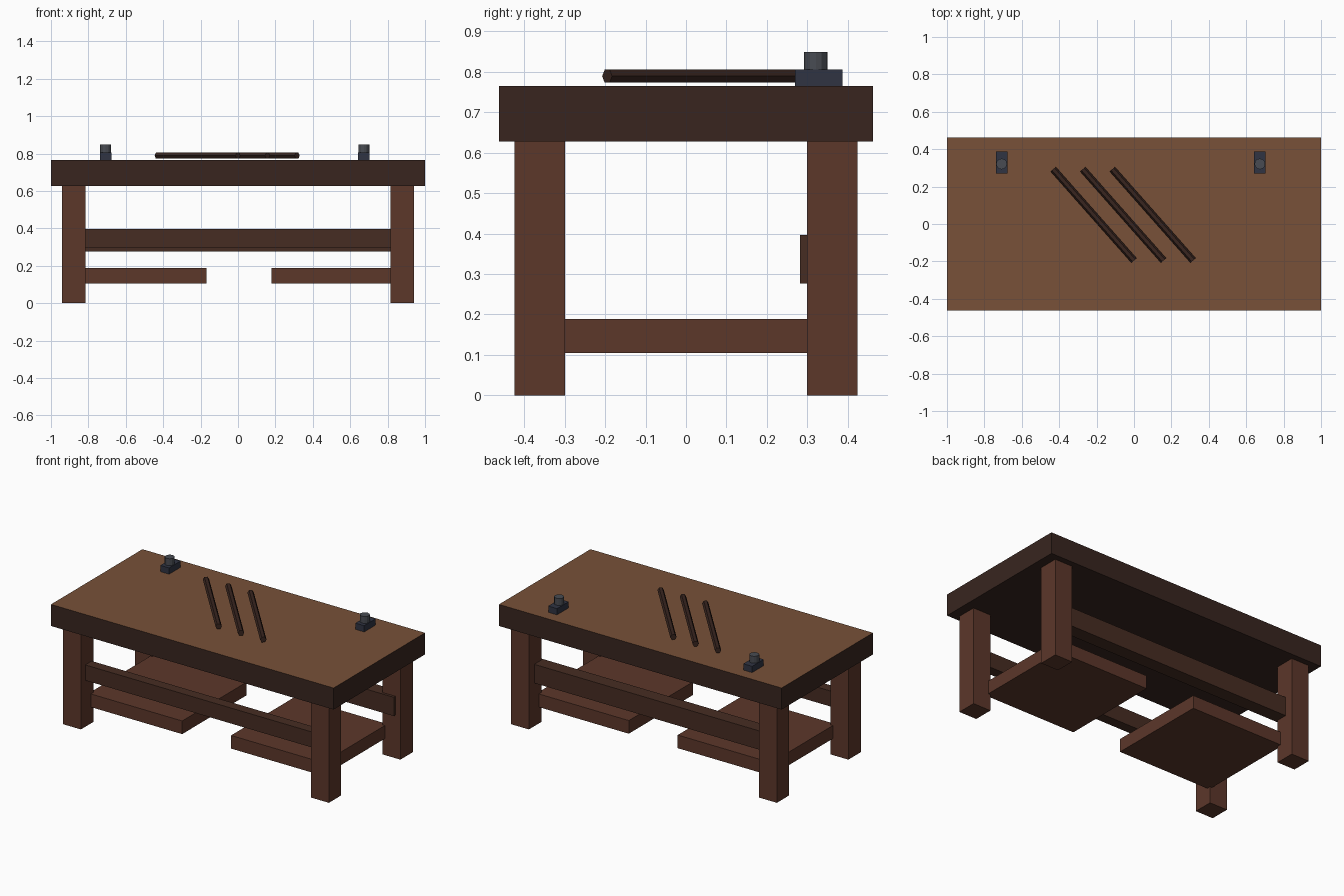
import bpy
from math import pi, atan2, hypot
from mathutils import Matrix

if "Cube" in bpy.data.objects:
    bpy.data.objects.remove(bpy.data.objects["Cube"])


def material(name, rgb):
    lin = [((c / 255 + 0.055) / 1.055) ** 2.4 for c in rgb]
    m = bpy.data.materials.new(name)
    m.diffuse_color = (*lin, 1)
    m.use_nodes = True
    m.node_tree.nodes["Principled BSDF"].inputs["Base Color"].default_value = m.diffuse_color
    return m


LEG = material("leg_wood", (92, 55, 42))
DARK = material("dark_wood", (56, 37, 31))
RAIL = material("rail_wood", (70, 44, 34))
TOP = material("top_wood", (120, 81, 56))
STEEL = material("steel", (48, 52, 66))
GREY = material("bolt_grey", (72, 75, 82))


def box(name, x, y, z, mat):
    """Box from (min, max) ranges."""
    bpy.ops.mesh.primitive_cube_add(size=1)
    o = bpy.context.object
    o.name = name
    mid = [(a + b) / 2 for a, b in (x, y, z)]
    size = [b - a for a, b in (x, y, z)]
    o.data.transform(Matrix.Diagonal((*size, 1)))
    o.location = mid
    o.data.materials.append(mat)
    return o


def cylinder(name, loc, r, depth, sides, mat, rot=(0, 0, 0)):
    bpy.ops.mesh.primitive_cylinder_add(vertices=sides, radius=r, depth=depth,
                                        location=loc, rotation=rot)
    o = bpy.context.object
    o.name = name
    o.data.materials.append(mat)
    return o


# Thick tabletop with a lighter upper face
top = box("tabletop", (-1, 1), (-0.462, 0.462), (0.627, 0.765), DARK)
top.data.materials.append(TOP)
for p in top.data.polygons:
    if p.normal.z > 0.9:
        p.material_index = 1

# Four square legs
for sx, side in ((-1, "left"), (1, "right")):
    for sy, end in ((-1, "front"), (1, "back")):
        xs = sorted((sx * 0.815, sx * 0.94))
        ys = sorted((sy * 0.299, sy * 0.424))
        box(f"{end}_{side}_leg", xs, ys, (0, 0.627), LEG)

# Long rails, let into the legs
box("front_rail", (-0.905, 0.905), (-0.38, -0.315), (0.297, 0.396), RAIL)
box("back_rail", (-0.905, 0.905), (0.282, 0.37), (0.276, 0.396), RAIL)

# Two low shelves with a gap between them
box("left_shelf", (-0.83, -0.168), (-0.324, 0.324), (0.105, 0.189), LEG)
box("right_shelf", (0.178, 0.83), (-0.324, 0.324), (0.105, 0.189), LEG)

# Clamp blocks with round posts
for name, x in (("left", -0.708), ("right", 0.673)):
    box(f"{name}_clamp_block", (x - 0.031, x + 0.031), (0.27, 0.387),
        (0.765, 0.805), STEEL)
    cylinder(f"{name}_clamp_post", (x, 0.321, 0.8265), 0.029, 0.045, 12, GREY)

# Three diagonal rods lying on the top
dx, dy = 0.432, -0.488
for i in range(3):
    cylinder(f"rod_{i + 1}", (-0.216 + 0.158 * i, 0.049, 0.789), 0.0185,
             hypot(dx, dy), 6, DARK, (0, pi / 2, atan2(dy, dx)))
